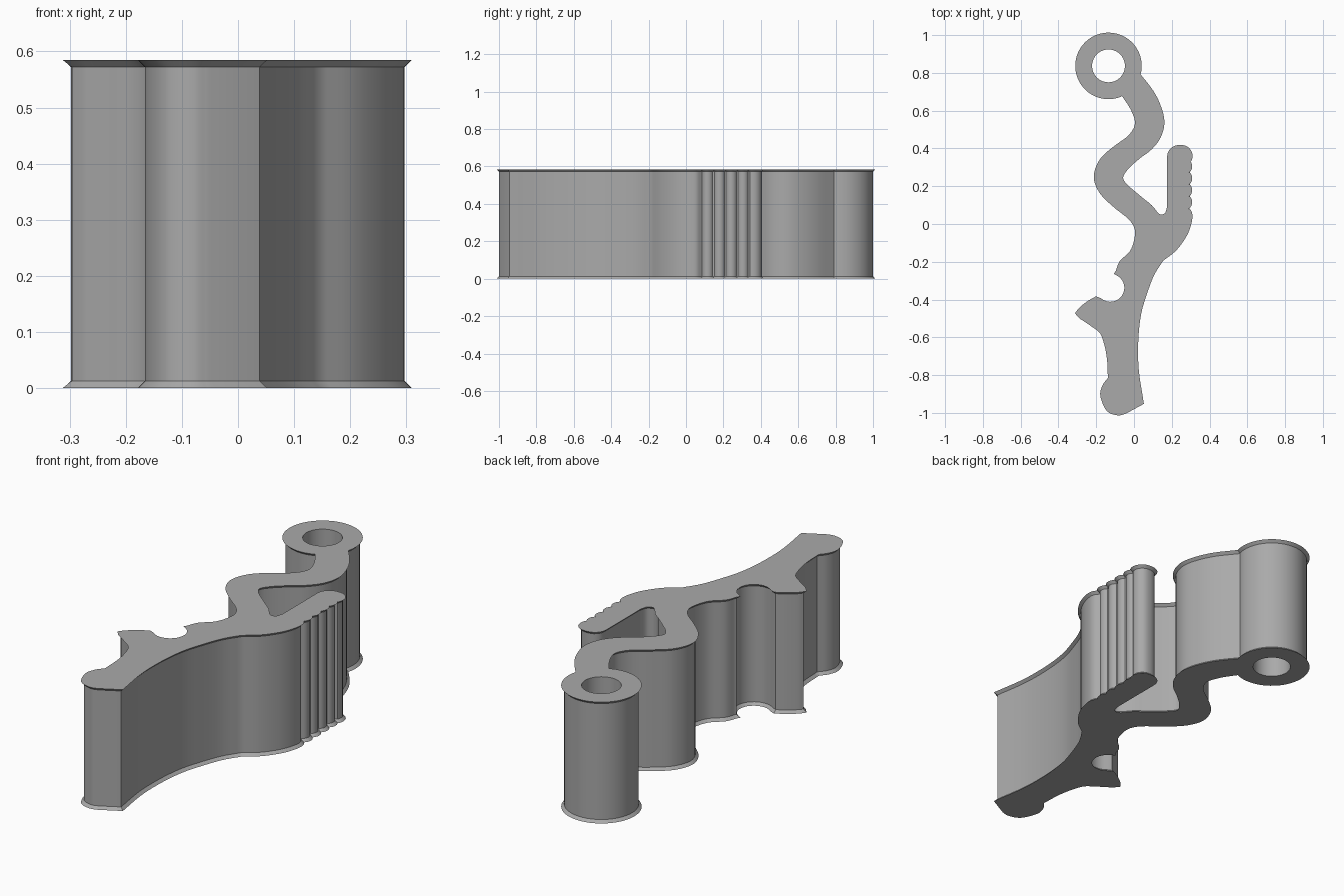
import bpy, bmesh
from math import sin, cos, pi, radians
from mathutils import Vector

HEIGHT = .585
CHAMFER = .013
RING_CENTRE = Vector((-.135, .837))
RING_RADIUS = .163
HOLE_RADIUS = .087

cube = bpy.data.objects.get("Cube")
if cube:
    bpy.data.objects.remove(cube, do_unlink=True)


def smooth(points, steps=5):
    """Smooth curve through the given points, ends included."""
    pts = [Vector(p) for p in points]
    pts = [pts[0] * 2 - pts[1]] + pts + [pts[-1] * 2 - pts[-2]]
    result = []
    for a, b, c, d in zip(pts, pts[1:], pts[2:], pts[3:]):
        for i in range(steps):
            t = i / steps
            result.append((b * 2 + (c - a) * t + (a * 2 - b * 5 + c * 4 - d) * t**2
                           + (b * 3 - a - c * 3 + d) * t**3) / 2)
    return result + [pts[-2]]


def arc(centre, radius, start, end, count):
    """Circular arc between two angles in degrees."""
    angles = [radians(start + (end - start) * i / count) for i in range(count + 1)]
    return [Vector(centre) + radius * Vector((cos(a), sin(a))) for a in angles]


def inset(loop, amount):
    """Mitred inward offset of a clockwise loop."""
    result = []
    for i, p in enumerate(loop):
        before = (p - loop[i - 1]).normalized()
        after = (loop[(i + 1) % len(loop)] - p).normalized()
        n1 = Vector((before.y, -before.x))
        n2 = Vector((after.y, -after.x))
        result.append(p + (n1 + n2) * amount / max(1 + n1.dot(n2), .35))
    return result


# Right side of the wavy spring arm, down into the notch beside the thumb tab
arm_right = smooth([(.02, .79), (.09, .70), (.13, .62), (.148, .54), (.13, .465),
                    (.085, .405), (.02, .355), (-.04, .30), (-.07, .25),
                    (-.05, .205), (.03, .135), (.085, .09), (.118, .05),
                    (.145, .037), (.175, .05), (.188, .09)])

# Thumb tab: rounded tip, then a row of rounded grip ridges
tab_tip = arc((.238, .355), .05, 180, 90, 6) + arc((.252, .36), .045, 90, -25, 8)
grip = []
for i in range(4):
    grip += arc((.264, .305 - i * .063), .031, 60, -60, 8)

# Outer side of the body below the tab
shoulder = smooth([(.275, .085), (.296, .05), (.287, -.01), (.26, -.07),
                   (.21, -.135), (.145, -.185)])
back = smooth([(.145, -.185), (.095, -.265), (.055, -.37), (.025, -.475),
               (.01, -.61), (.012, -.77), (.038, -.945)])

# Rounded foot, hooked finger and round seat on the inner side
foot = smooth([(-.05, -.993), (-.085, -1), (-.135, -.98), (-.165, -.91),
               (-.155, -.86), (-.125, -.82)])
finger = smooth([(-.125, -.82), (-.13, -.715), (-.145, -.635), (-.17, -.57),
                 (-.22, -.53), (-.28, -.49)])
finger_tip = smooth([(-.296, -.472), (-.28, -.452), (-.24, -.42), (-.20, -.397)])
seat = arc((-.125, -.338), .087, 230, 425, 16)

# Left side of the wavy arm, back up to the ring
arm_left = smooth([(-.085, -.255), (-.065, -.205), (-.01, -.15), (.015, -.08),
                   (.015, -.02), (-.02, .035), (-.10, .10), (-.17, .17),
                   (-.2, .25), (-.17, .335), (-.10, .40), (-.02, .46),
                   (.018, .53), (-.005, .61), (-.06, .695)])
ring = arc(RING_CENTRE, RING_RADIUS, 298, -17, 48)

outline = []
for chain in (arm_right, tab_tip, grip, shoulder, back, foot, finger,
              finger_tip, seat, arm_left, ring):
    for p in chain:
        if not outline or (p - outline[-1]).length > .003:
            outline.append(p)
if (outline[0] - outline[-1]).length < .004:
    outline.pop()
hole = arc(RING_CENTRE, HOLE_RADIUS, 0, 360, 40)[:-1]
small = inset(outline, -CHAMFER)

# Extrude the outline with chamfered rims and a straight through hole
bm = bmesh.new()


def add_wall(levels):
    """Skin a stack of loops and return the bottom and top rows."""
    rows = [[bm.verts.new((p.x, p.y, z)) for p in loop] for loop, z in levels]
    for low, high in zip(rows, rows[1:]):
        for i in range(len(low)):
            bm.faces.new((low[i - 1], low[i], high[i], high[i - 1]))
    return rows[0], rows[-1]


outer_rims = add_wall([(small, 0), (outline, CHAMFER),
                       (outline, HEIGHT - CHAMFER), (small, HEIGHT)])
hole_rims = add_wall([(hole, 0), (hole, HEIGHT)])
for outer, inner in zip(outer_rims, hole_rims):
    edges = [bm.edges.get((row[i - 1], row[i]))
             for row in (outer, inner) for i in range(len(row))]
    bmesh.ops.triangle_fill(bm, use_beauty=True, edges=edges)
bmesh.ops.recalc_face_normals(bm, faces=bm.faces)

mesh = bpy.data.meshes.new("clip_lever")
bm.to_mesh(mesh)
bm.free()
lever = bpy.data.objects.new("clip_lever", mesh)
bpy.context.collection.objects.link(lever)

grey = bpy.data.materials.new("plain_grey")
grey.use_nodes = True
colour = (.4, .4, .4, 1)
grey.diffuse_color = colour
grey.node_tree.nodes["Principled BSDF"].inputs["Base Color"].default_value = colour
mesh.materials.append(grey)

bpy.ops.object.select_all(action='DESELECT')
lever.select_set(True)
bpy.context.view_layer.objects.active = lever
bpy.ops.object.shade_smooth_by_angle(angle=radians(30))
